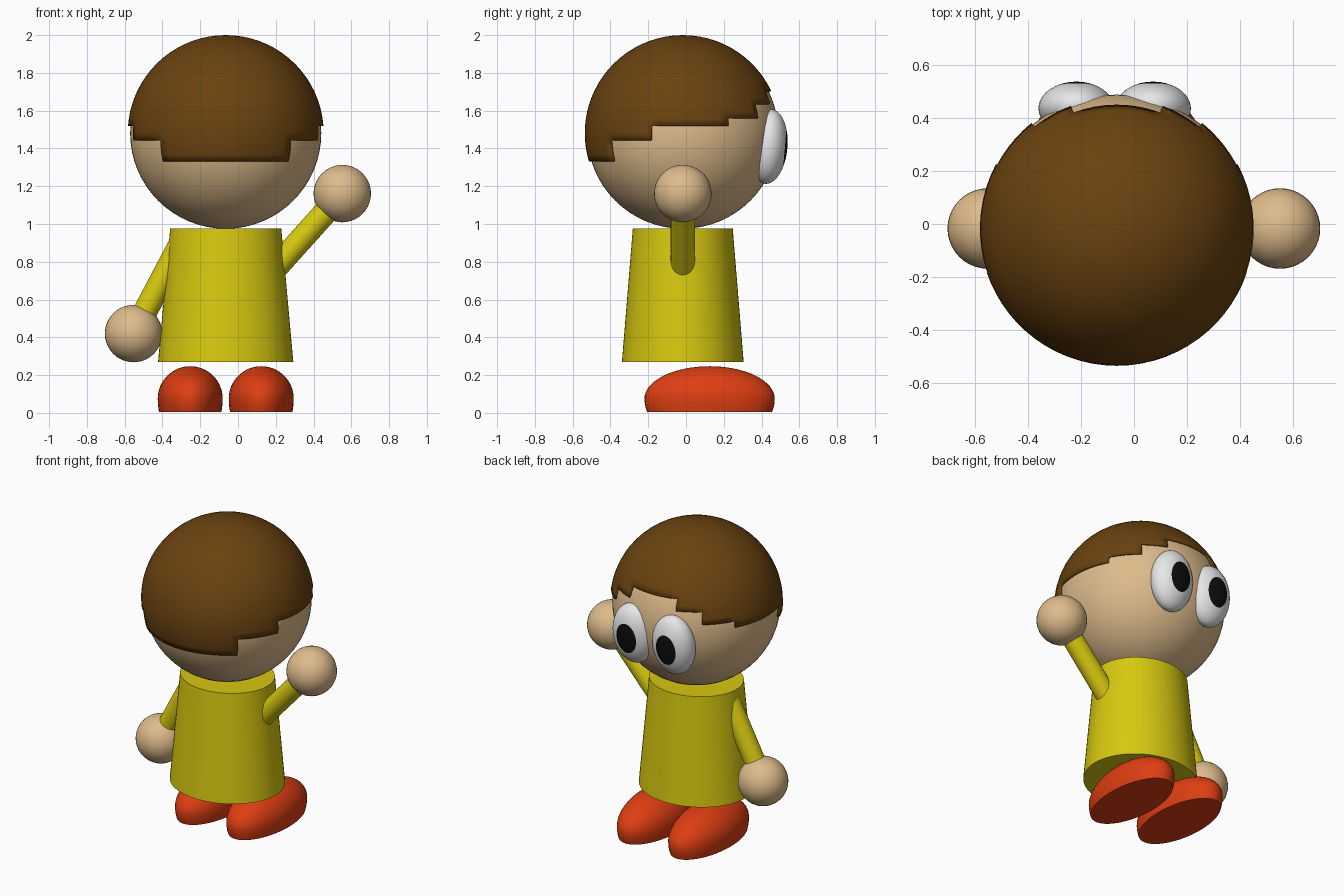
import bpy, bmesh, math
from mathutils import Vector, Matrix

if "Cube" in bpy.data.objects:
    bpy.data.objects.remove(bpy.data.objects["Cube"])

CX, CY = -0.065, -0.017          # body axis


def mat(name, rgb):
    m = bpy.data.materials.new(name)
    m.diffuse_color = (*rgb, 1)
    m.use_nodes = True
    m.node_tree.nodes["Principled BSDF"].inputs["Base Color"].default_value = m.diffuse_color
    return m


SKIN = mat("skin", (0.73, 0.50, 0.26))
BROWN = mat("hair brown", (0.144, 0.055, 0.005))
YELLOW = mat("shirt yellow", (0.68, 0.58, 0.005))
RED = mat("shoe red", (0.73, 0.048, 0.006))
WHITE = mat("eye white", (0.83, 0.83, 0.83))
BLACK = mat("pupil black", (0.004, 0.004, 0.004))


def finish(bm, name, mats, angle=40):
    bmesh.ops.recalc_face_normals(bm, faces=bm.faces)
    me = bpy.data.meshes.new(name)
    bm.to_mesh(me)
    bm.free()
    for m in mats:
        me.materials.append(m)
    ob = bpy.data.objects.new(name, me)
    bpy.context.collection.objects.link(ob)
    bpy.ops.object.select_all(action='DESELECT')
    bpy.context.view_layer.objects.active = ob
    ob.select_set(True)
    bpy.ops.object.shade_smooth_by_angle(angle=math.radians(angle))
    return ob


def ball(name, centre, radius, material, seg=48):
    bm = bmesh.new()
    bmesh.ops.create_uvsphere(bm, u_segments=seg, v_segments=seg // 2, radius=radius)
    bmesh.ops.translate(bm, verts=bm.verts, vec=centre)
    return finish(bm, name, [material])


def rod(name, a, b, radius, material):
    a, b = Vector(a), Vector(b)
    bm = bmesh.new()
    bmesh.ops.create_cone(bm, cap_ends=True, segments=32, radius1=radius,
                          radius2=radius, depth=(b - a).length)
    rot = (b - a).to_track_quat('Z', 'Y').to_matrix().to_4x4()
    bmesh.ops.transform(bm, verts=bm.verts, matrix=Matrix.Translation((a + b) / 2) @ rot)
    return finish(bm, name, [material])


# Head
HZ, HAIR_R = 1.481, 0.519
ball("head", (CX, CY, HZ), 0.506, SKIN, 64)

# Hair: spherical cap whose lower edge rises in steps from nape to fringe
# (angle from the back in degrees, edge height up to that angle)
STEPS = [(42, 1.33), (71, 1.443), (118, 1.52), (141, 1.56), (159.5, 1.637), (180, 1.705)]
half = []
lo = 0
for hi, z in STEPS:
    n = max(2, round((hi - lo) / 5))
    half += [lo + (hi - lo) * i / n for i in range(n)]
    lo = hi
azimuths = half + [180] + [360 - a for a in reversed(half[1:])]
marks = [0] + sorted(math.acos((z - HZ) / HAIR_R) for _, z in STEPS)
polar = []
for p, q in zip(marks, marks[1:]):
    n = max(1, math.ceil((q - p) / 0.09))
    polar += [p + (q - p) * i / n for i in range(1, n + 1)]


def edge_angle(az):
    az = min(az, 360 - az)
    z = next(z for hi, z in STEPS if az <= hi)
    return math.acos((z - HZ) / HAIR_R)


bm = bmesh.new()
pole = bm.verts.new((CX, CY, HZ + HAIR_R))
rings = [[bm.verts.new((CX + HAIR_R * math.sin(t) * math.sin(math.radians(a)),
                        CY - HAIR_R * math.sin(t) * math.cos(math.radians(a)),
                        HZ + HAIR_R * math.cos(t))) for a in azimuths] for t in polar]
count = len(azimuths)
for j in range(count):
    k = (j + 1) % count
    end = azimuths[k] if k else 360
    limit = edge_angle((azimuths[j] + end) / 2) + 1e-4
    bm.faces.new((pole, rings[0][j], rings[0][k]))
    for i in range(1, len(polar)):
        if polar[i] <= limit:
            bm.faces.new((rings[i - 1][j], rings[i][j], rings[i][k], rings[i - 1][k]))
bmesh.ops.delete(bm, geom=[v for v in bm.verts if not v.link_faces], context='VERTS')
hair = finish(bm, "hair", [BROWN])
shell = hair.modifiers.new("thickness", 'SOLIDIFY')
shell.thickness = 0.018
shell.offset = -1
hair.modifiers.move(len(hair.modifiers) - 1, 0)

# Eyes: flattened ovals, pole facing +y, the rings near the pole are the pupil
for side, label in ((-1, "left"), (1, "right")):
    bm = bmesh.new()
    bmesh.ops.create_uvsphere(bm, u_segments=48, v_segments=24, radius=1)
    for f in bm.faces:
        f.material_index = int(f.calc_center_median().z > math.cos(math.radians(30)))
    m = (Matrix.Translation((CX - 0.008 + side * 0.145, 0.437, 1.41))
         @ Matrix.Rotation(math.radians(-5), 4, 'X')
         @ Matrix.Diagonal((0.143, 0.1, 0.198, 1))
         @ Matrix.Rotation(math.radians(-90), 4, 'X'))
    bmesh.ops.transform(bm, verts=bm.verts, matrix=m)
    finish(bm, label + "_eye", [WHITE, BLACK])

# Shirt: slightly oval tapered cylinder
bm = bmesh.new()
bmesh.ops.create_cone(bm, cap_ends=True, segments=64, radius1=0.358, radius2=0.294, depth=0.705)
bmesh.ops.scale(bm, verts=bm.verts, vec=(1, 0.9, 1))
bmesh.ops.translate(bm, verts=bm.verts, vec=(CX, CY, 0.27 + 0.705 / 2))
finish(bm, "shirt", [YELLOW])

# Arms and hands: one hangs down, one waves
for label, start, hand in (("lowered", (-0.30, CY, 0.90), (-0.553, CY, 0.42)),
                           ("raised", (0.12, CY, 0.68), (0.552, CY, 1.161))):
    rod(label + "_arm", start, hand, 0.064, YELLOW)
    ball(label + "_hand", hand, 0.152, SKIN, 40)

# Shoes: rounded domes with flat soles
for label, x in (("left", -0.253), ("right", 0.123)):
    bm = bmesh.new()
    bmesh.ops.create_uvsphere(bm, u_segments=48, v_segments=32, radius=1)
    bmesh.ops.bisect_plane(bm, geom=bm.verts[:] + bm.edges[:] + bm.faces[:],
                           plane_co=(0, 0, -0.28), plane_no=(0, 0, -1), clear_outer=True)
    bmesh.ops.holes_fill(bm, edges=[e for e in bm.edges if e.is_boundary], sides=0)
    for v in bm.verts:
        z = v.co.z * (0.172 if v.co.z > 0 else 0.25)
        v.co = (x + v.co.x * 0.172, 0.125 + v.co.y * 0.345, 0.075 + z)
    finish(bm, label + "_shoe", [RED])
